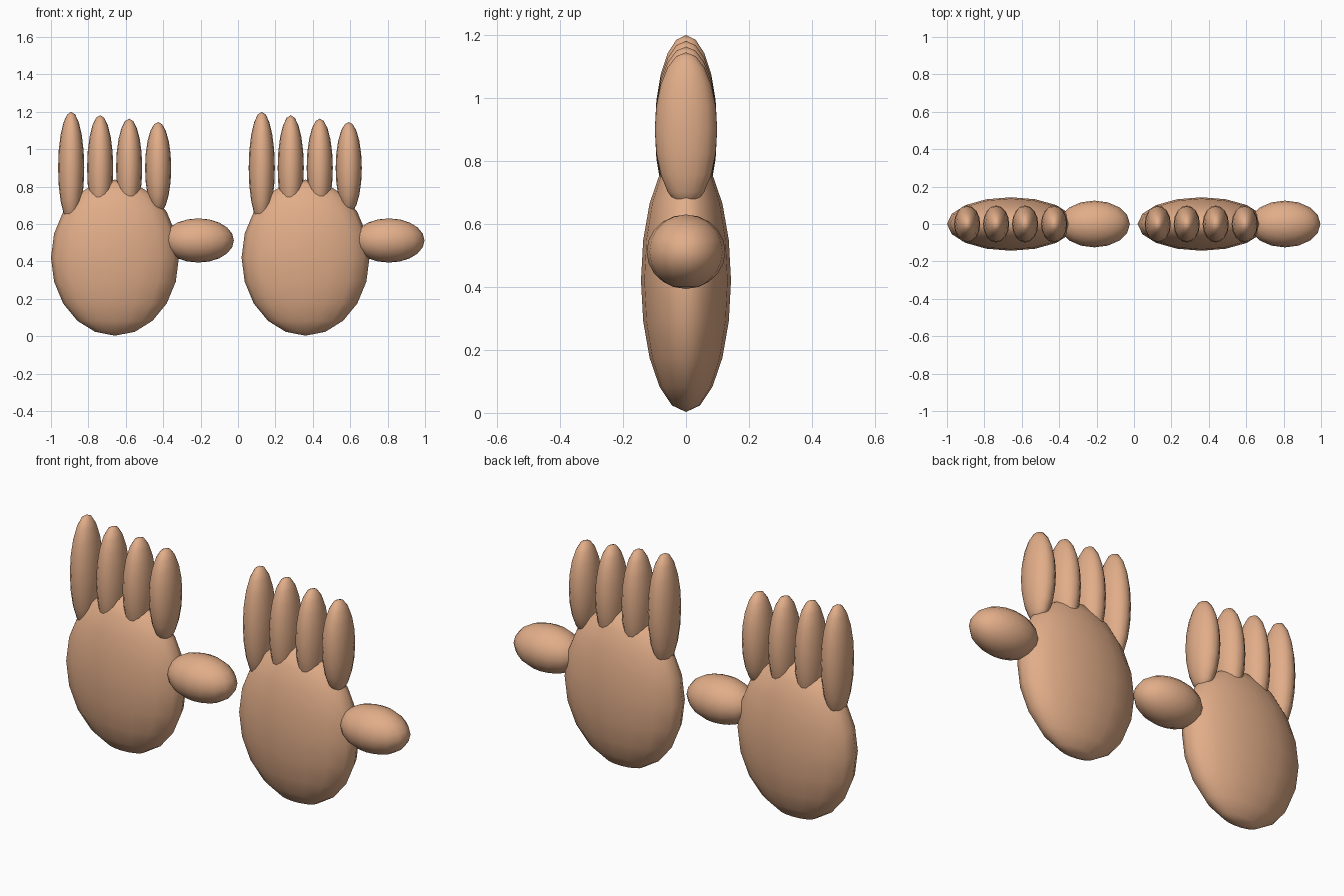
import bpy

if "Cube" in bpy.data.objects:
    bpy.data.objects.remove(bpy.data.objects["Cube"])

skin = bpy.data.materials.new("skin")
skin.diffuse_color = (0.76, 0.42, 0.25, 1)
skin.use_nodes = True
skin.node_tree.nodes["Principled BSDF"].inputs["Base Color"].default_value = skin.diffuse_color


def ellipsoid(name, centre, radii):
    bpy.ops.mesh.primitive_uv_sphere_add(segments=16, ring_count=10, radius=1, location=centre)
    ob = bpy.context.object
    ob.name = name
    ob.scale = radii
    bpy.ops.object.transform_apply(location=False, rotation=False, scale=True)
    bpy.ops.object.shade_smooth()
    ob.data.materials.append(skin)
    return ob


# Two identical hands side by side, placed by palm centre
for side, x in (("left", -0.658), ("right", 0.361)):
    ellipsoid(f"{side}_palm", (x, 0, 0.42), (0.342, 0.143, 0.417))
    # Four upright fingers, each a little shorter than the last
    for i in range(4):
        ellipsoid(f"{side}_finger_{i + 1}",
                  (x - 0.234 + 0.155 * i, 0, 0.9),
                  (0.07, 0.099, 0.3 - 0.0183 * i))
    # Thumb pointing sideways
    ellipsoid(f"{side}_thumb", (x + 0.446, 0, 0.512), (0.19, 0.125, 0.118))
